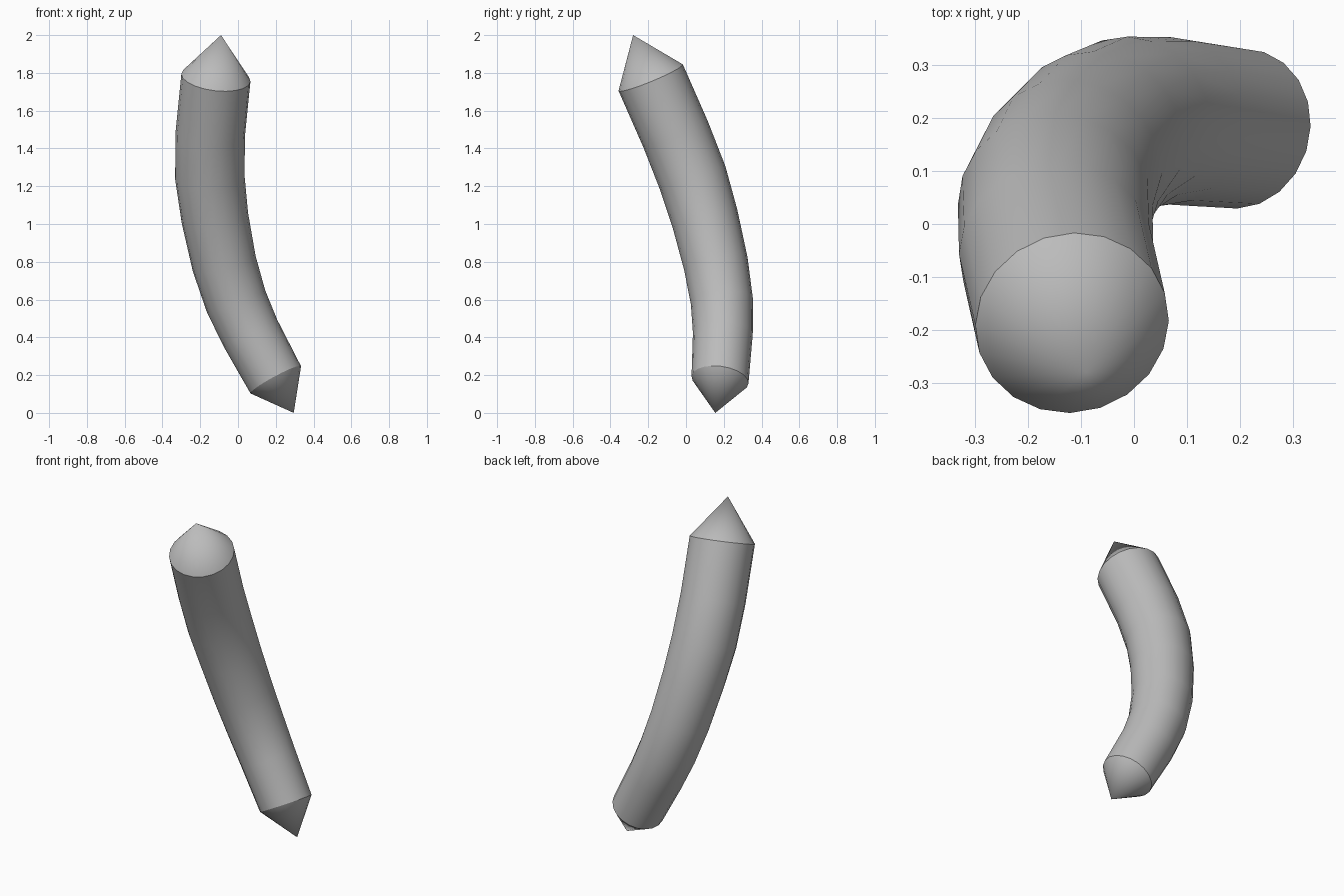
import bpy
import bmesh
import math
from mathutils import Vector

if "Cube" in bpy.data.objects:
    bpy.data.objects.remove(bpy.data.objects["Cube"], do_unlink=True)

SIDES = 20
R_LOW, R_HIGH = 0.152, 0.184
LOW_TIP = Vector((0.295, 0.155, 0))
HIGH_TIP = Vector((-0.09, -0.28, 2))

# Centre line of the bent shaft, bottom to top
PATH = [Vector(p) for p in (
    (0.20, 0.18, 0.175), (0.067, 0.195, 0.42), (-0.01, 0.19, 0.59),
    (-0.073, 0.158, 0.79), (-0.122, 0.1, 1.03), (-0.149, 0.035, 1.245),
    (-0.147, -0.055, 1.475), (-0.117, -0.187, 1.775))]

grey = bpy.data.materials.new("plain grey")
grey.use_nodes = True
colour = (0.5, 0.5, 0.5, 1)
grey.diffuse_color = colour
grey.node_tree.nodes["Principled BSDF"].inputs["Base Color"].default_value = colour


def add_ring(bm, centre, axis, radius):
    turn = Vector((0, 0, 1)).rotation_difference(axis)
    angles = [math.tau * i / SIDES for i in range(SIDES)]
    return [bm.verts.new(centre + turn @ Vector((math.cos(a), math.sin(a), 0)) * radius)
            for a in angles]


def finish(bm, name):
    bmesh.ops.recalc_face_normals(bm, faces=bm.faces)
    mesh = bpy.data.meshes.new(name)
    bm.to_mesh(mesh)
    bm.free()
    mesh.materials.append(grey)
    obj = bpy.data.objects.new(name, mesh)
    bpy.context.collection.objects.link(obj)
    bpy.ops.object.select_all(action="DESELECT")
    obj.select_set(True)
    bpy.context.view_layer.objects.active = obj
    bpy.ops.object.shade_smooth_by_angle(angle=math.radians(35))


# Ring directions: the end rings face their tips
last = len(PATH) - 1
axes = [PATH[min(i + 1, last)] - PATH[max(i - 1, 0)] for i in range(last + 1)]
axes[0] = PATH[0] - LOW_TIP
axes[last] = HIGH_TIP - PATH[last]

# Bent, slightly tapered shaft
bm = bmesh.new()
rings = [add_ring(bm, p, a, R_LOW + (R_HIGH - R_LOW) * min(1, i / (last - 2)))
         for i, (p, a) in enumerate(zip(PATH, axes))]
for low, high in zip(rings, rings[1:]):
    for i in range(SIDES):
        j = (i + 1) % SIDES
        bm.faces.new((low[i], low[j], high[j], high[i]))
finish(bm, "shaft")

# Pointed ends, closed at the base
for name, tip, k, radius in (("bottom_tip", LOW_TIP, 0, R_LOW), ("top_tip", HIGH_TIP, last, R_HIGH)):
    bm = bmesh.new()
    ring = add_ring(bm, PATH[k], axes[k], radius)
    apex = bm.verts.new(tip)
    for i in range(SIDES):
        bm.faces.new((ring[i], ring[(i + 1) % SIDES], apex))
    bm.faces.new(ring)
    finish(bm, name)
